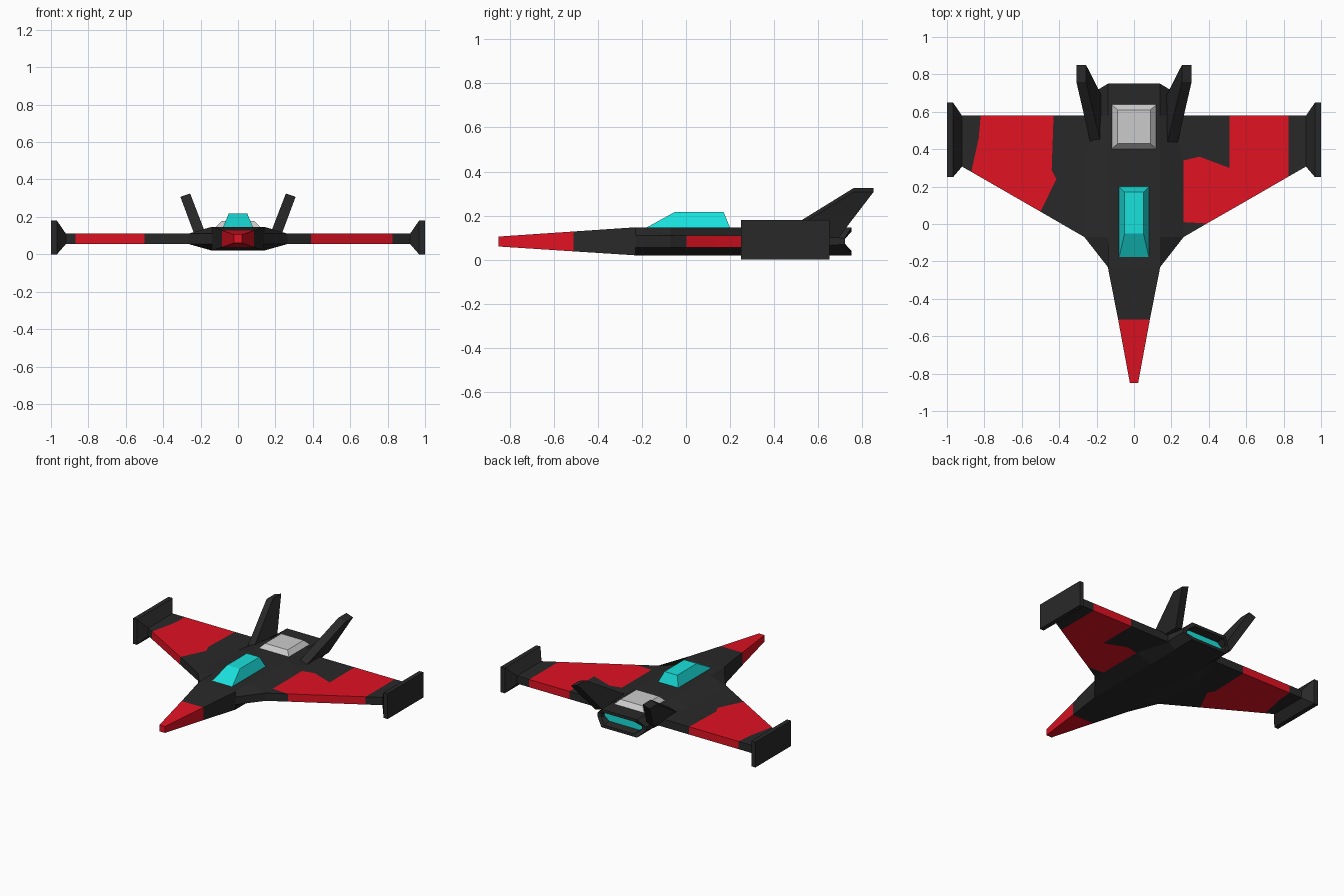
import bpy, bmesh

if "Cube" in bpy.data.objects:
    bpy.data.objects.remove(bpy.data.objects["Cube"])


def material(name, rgb):
    m = bpy.data.materials.new(name)
    m.diffuse_color = (*rgb, 1)
    m.use_nodes = True
    m.node_tree.nodes["Principled BSDF"].inputs["Base Color"].default_value = m.diffuse_color
    return m


BLACK = material("black", (0.022, 0.022, 0.022))
RED = material("red", (0.75, 0.006, 0.016))
CYAN = material("cyan", (0.01, 0.75, 0.72))


def finish(name, bm, mats):
    bmesh.ops.recalc_face_normals(bm, faces=bm.faces)
    me = bpy.data.meshes.new(name)
    bm.to_mesh(me)
    bm.free()
    for m in mats:
        me.materials.append(m)
    ob = bpy.data.objects.new(name, me)
    bpy.context.collection.objects.link(ob)
    return ob


def loft(name, rings, mats, slots=None):
    """Skin rings of points; slots gives a material index for cap, bands, cap."""
    bm = bmesh.new()
    vs = [[bm.verts.new(p) for p in r] for r in rings]
    n = len(rings[0])
    slots = slots or [0] * (len(rings) + 1)
    bm.faces.new(vs[0]).material_index = slots[0]
    for k in range(len(vs) - 1):
        for i in range(n):
            j = (i + 1) % n
            f = bm.faces.new((vs[k][i], vs[k][j], vs[k + 1][j], vs[k + 1][i]))
            f.material_index = slots[k + 1]
    bm.faces.new(vs[-1]).material_index = slots[-1]
    return finish(name, bm, mats)


def section(y, top_w, mid_w, z0, m0, m1, z1, mid_y=None):
    """Eight-sided hull cross-section."""
    my = y if mid_y is None else mid_y
    return [(top_w, y, z1), (mid_w, my, m1), (mid_w, my, m0), (top_w, y, z0),
            (-top_w, y, z0), (-mid_w, my, m0), (-mid_w, my, m1), (-top_w, y, z1)]


def flat_rect(w, y0, y1, z):
    return [(-w, y0, z), (w, y0, z), (w, y1, z), (-w, y1, z)]


# Fuselage: red nose, black body, recessed glowing exhaust
loft("fuselage", [
    section(-0.85, 0.022, 0.022, 0.06, 0.07, 0.095, 0.105),
    section(-0.51, 0.085, 0.085, 0.038, 0.055, 0.11, 0.128),
    section(-0.23, 0.14, 0.14, 0.02, 0.055, 0.11, 0.147),
    section(-0.07, 0.14, 0.265, 0.02, 0.055, 0.11, 0.147),
    section(0.34, 0.14, 0.265, 0.02, 0.055, 0.11, 0.147),
    section(0.58, 0.14, 0.2, 0.02, 0.06, 0.107, 0.147),
    section(0.75, 0.14, 0.19, 0.02, 0.07, 0.097, 0.147, 0.72),
    section(0.75, 0.12, 0.16, 0.04, 0.073, 0.094, 0.127, 0.72),
    section(0.69, 0.12, 0.155, 0.045, 0.073, 0.094, 0.122),
], [BLACK, RED, CYAN], [1, 1, 0, 0, 0, 0, 0, 0, 0, 2])

# Cockpit canopy and rear deck vent
loft("canopy", [flat_rect(0.08, -0.18, 0.2, 0.145),
                flat_rect(0.05, -0.05, 0.17, 0.217)], [CYAN])
loft("deck_vent", [flat_rect(0.12, 0.4, 0.64, 0.145),
                   flat_rect(0.088, 0.43, 0.61, 0.178)], [])


def wing(name, pts, faces):
    """Flat panel layout thickened into a slab; faces are (material, indices)."""
    bm = bmesh.new()
    vs = [bm.verts.new((x, y, 0.0825)) for x, y in pts]
    for slot, idx in faces:
        bm.faces.new([vs[i] for i in idx]).material_index = slot
    ob = finish(name, bm, [BLACK, RED])
    mod = ob.modifiers.new("thickness", "SOLIDIFY")
    mod.thickness, mod.offset = 0.055, 0


# Wings with differing colour panels
wing("right_wing",
     [(0.265, -0.07), (0.265, 0.01), (0.265, 0.34), (0.35, 0.36), (0.51, 0.3),
      (0.6, 0.123), (0.39, 0.003), (0.51, 0.58), (0.18, 0.58), (0.825, 0.58),
      (0.825, 0.253), (0.925, 0.58), (0.925, 0.31), (0.18, 0.34)],
     [(0, (0, 6, 1)), (1, (1, 6, 5, 4, 3, 2)), (0, (13, 2, 3, 4, 7, 8)),
      (1, (4, 5, 10, 9, 7)), (0, (10, 12, 11, 9))])
wing("left_wing",
     [(-0.265, -0.07), (-0.5, 0.066), (-0.415, 0.24), (-0.44, 0.29),
      (-0.43, 0.58), (-0.18, 0.58), (-0.87, 0.279), (-0.83, 0.46),
      (-0.82, 0.58), (-0.925, 0.31), (-0.925, 0.58)],
     [(0, (0, 1, 2, 3, 4, 5)), (1, (1, 6, 7, 8, 4, 3, 2)), (0, (6, 9, 10, 8, 7))])

for side, s in (("right", 1), ("left", -1)):
    # Wingtip plates flaring from the wing end
    loft(side + "_wingtip_plate",
         [[(s * x, y0, z0), (s * x, y1, z0), (s * x, y1, z1), (s * x, y0, z1)]
          for x, y0, y1, z0, z1 in ((0.92, 0.306, 0.58, 0.055, 0.11),
                                    (0.968, 0.25, 0.65, 0, 0.18),
                                    (1.0, 0.25, 0.65, 0, 0.18))], [BLACK])
    # Outward-leaning swept tail fins
    loft(side + "_tail_fin",
         [[(s * xi, y0, zi), (s * xo, y0, zo), (s * xo, y1, zo), (s * xi, y1, zi)]
          for xi, xo, y0, y1, zi, zo in ((0.175, 0.23, 0.42, 0.69, 0.115, 0.098),
                                         (0.256, 0.308, 0.76, 0.85, 0.325, 0.307))],
         [BLACK])
